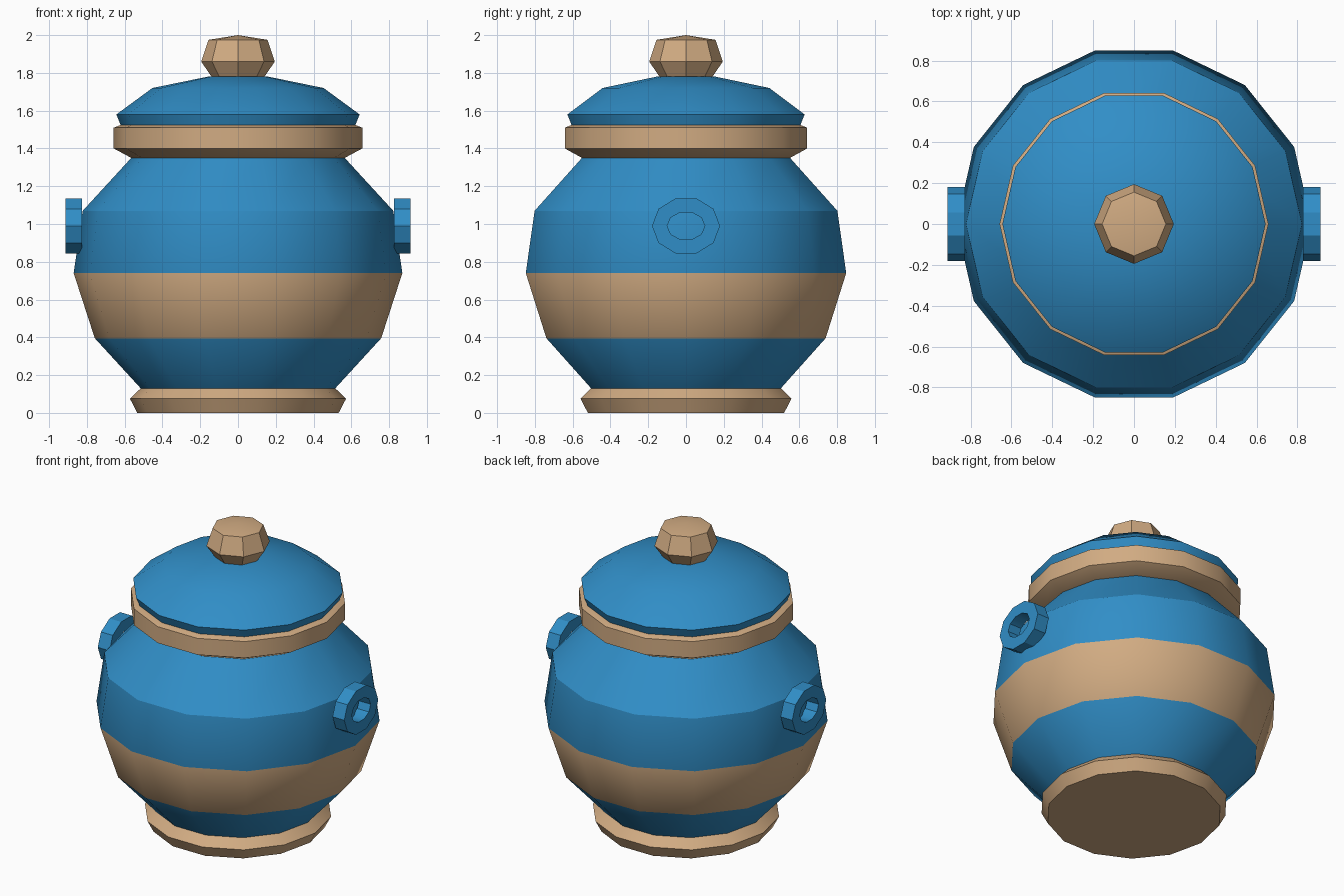
import bpy, math

if "Cube" in bpy.data.objects:
    bpy.data.objects.remove(bpy.data.objects["Cube"])

def material(name, col):
    m = bpy.data.materials.new(name)
    m.diffuse_color = (*col, 1)
    m.use_nodes = True
    m.node_tree.nodes["Principled BSDF"].inputs["Base Color"].default_value = m.diffuse_color
    return m

blue = material("glaze blue", (0.03, 0.27, 0.57))
tan = material("clay tan", (0.64, 0.41, 0.225))

def finish(name, verts, faces, mats):
    me = bpy.data.meshes.new(name)
    me.from_pydata(verts, [], faces)
    for m in mats:
        me.materials.append(m)
    ob = bpy.data.objects.new(name, me)
    bpy.context.collection.objects.link(ob)
    bpy.ops.object.select_all(action='DESELECT')
    bpy.context.view_layer.objects.active = ob
    ob.select_set(True)
    bpy.ops.object.shade_smooth_by_angle(angle=math.radians(30))
    return ob

def lathe(name, profile, sides, mats, tip=None):
    """Revolve (radius, z) points about z, capping both ends (or a top tip)."""
    verts = [(r * math.cos(2 * math.pi * i / sides), r * math.sin(2 * math.pi * i / sides), z)
             for r, z in profile for i in range(sides)]
    faces = [(k * sides + i, k * sides + (i + 1) % sides,
              (k + 1) * sides + (i + 1) % sides, (k + 1) * sides + i)
             for k in range(len(profile) - 1) for i in range(sides)]
    faces.append(tuple(reversed(range(sides))))
    last = (len(profile) - 1) * sides
    if tip:
        verts.append((0, 0, tip))
        faces += [(last + i, last + (i + 1) % sides, len(verts) - 1) for i in range(sides)]
    else:
        faces.append(tuple(range(last, last + sides)))
    return finish(name, verts, faces, mats)

# Pot body with tan foot and belly band coloured by height
body = lathe("body", [(0.533, 0), (0.572, 0.075), (0.515, 0.13), (0.758, 0.395),
                      (0.87, 0.74), (0.822, 1.07), (0.565, 1.35)], 14, [blue, tan])
for p in body.data.polygons:
    z = p.center.z
    p.material_index = 1 if z < 0.13 or 0.395 < z < 0.74 else 0

# Rim, lid and knob
lathe("rim", [(0.565, 1.35), (0.658, 1.40), (0.658, 1.51), (0.62, 1.525)], 14, [tan])
lathe("lid", [(0.622, 1.525), (0.644, 1.58), (0.453, 1.72), (0.16, 1.78)], 14, [blue], 1.783)
lathe("knob", [(0.14, 1.78), (0.195, 1.86), (0.156, 1.975)], 8, [tan], 2.0)

# Ring handles: oval ten-sided tubes with a through hole
def handle(name, side):
    n = 10
    loops = [(0.826, 0.18, 0.153), (0.913, 0.18, 0.153), (0.913, 0.10, 0.075), (0.826, 0.10, 0.075)]
    verts = [(side * x, ry * math.cos(2 * math.pi * i / n), 0.99 + rz * math.sin(2 * math.pi * i / n))
             for x, ry, rz in loops for i in range(n)]
    faces = []
    for k in range(4):
        for i in range(n):
            j, q = (i + 1) % n, (k + 1) % 4
            f = (k * n + i, k * n + j, q * n + j, q * n + i)
            faces.append(f if side > 0 else f[::-1])
    finish(name, verts, faces, [blue])

handle("right_handle", 1)
handle("left_handle", -1)
